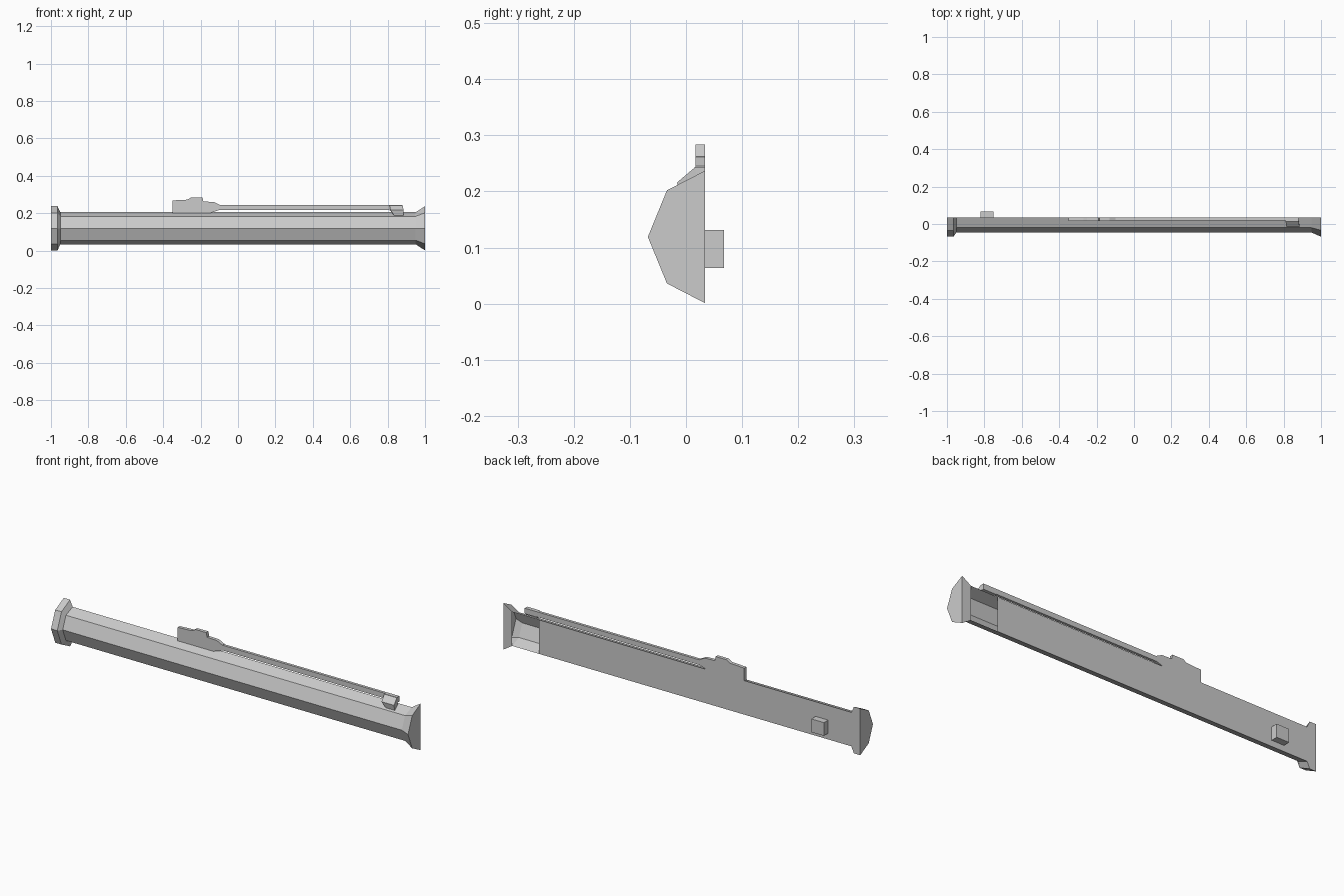
import bpy, bmesh

if "Cube" in bpy.data.objects:
    bpy.data.objects.remove(bpy.data.objects["Cube"])

BACK = 0.034
MID_Z = 0.119


def finish(name, bm):
    bmesh.ops.recalc_face_normals(bm, faces=bm.faces)
    mesh = bpy.data.meshes.new(name)
    bm.to_mesh(mesh)
    bm.free()
    obj = bpy.data.objects.new(name, mesh)
    bpy.context.collection.objects.link(obj)
    return obj


def loft(name, rings, skip_back=None):
    """Skin matching point rings; leave the back open on one span."""
    bm = bmesh.new()
    vs = [[bm.verts.new(p) for p in ring] for ring in rings]
    n = len(vs[0])
    for i in range(len(vs) - 1):
        for j in range(n):
            if i == skip_back and j == n - 1:
                continue
            k = (j + 1) % n
            bm.faces.new((vs[i][j], vs[i][k], vs[i + 1][k], vs[i + 1][j]))
    bm.faces.new(vs[0])
    bm.faces.new(vs[-1])
    return finish(name, bm)


def box(name, x, y, z):
    return loft(name, [[(a, y[0], z[0]), (a, y[1], z[0]), (a, y[1], z[1]), (a, y[0], z[1])] for a in x])


def section(x, size, mid_y, front_y, mid_h):
    """Half-octagon section with its flat side at the back."""
    return [(x, BACK, MID_Z - size), (x, mid_y, MID_Z - mid_h), (x, front_y, MID_Z),
            (x, mid_y, MID_Z + mid_h), (x, BACK, MID_Z + size)]


def wide(x):
    return section(x, 0.118, -0.034, -0.068, 0.083)


def narrow(x):
    return section(x, 0.086, -0.020, -0.046, 0.064)


# Tube with collar, flared end and open pocket at the back
loft("tube_body", [wide(-1), wide(-0.965), narrow(-0.95), narrow(0.80), narrow(0.95), wide(1)],
     skip_back=3)

# Mounting peg on the back
box("rear_peg", (-0.82, -0.75), (BACK, 0.068), (0.064, 0.131))

# Stepped plate on the top edge
outline = [(-0.35, 0.20), (-0.15, 0.20), (-0.10, 0.217), (-0.10, 0.245), (-0.13, 0.26),
           (-0.185, 0.262), (-0.19, 0.284), (-0.25, 0.284), (-0.27, 0.272), (-0.35, 0.268)]
loft("stepped_plate", [[(x, y, z) for x, z in outline] for y in (0.017, BACK)])

# Long rail above the tube
box("rail", (-0.11, 0.82), (0.020, BACK), (0.217, 0.243))

# Block at the rail end with a sloping tongue
box("rail_end_block", (0.81, 0.88), (0.014, BACK), (0.215, 0.243))
loft("rail_tongue", [
    [(0.81, 0.016, 0.243), (0.88, 0.016, 0.243), (0.88, 0.022, 0.205), (0.82, 0.022, 0.205)],
    [(0.815, -0.016, 0.216), (0.885, -0.016, 0.216), (0.885, -0.010, 0.188), (0.835, -0.010, 0.188)]])
